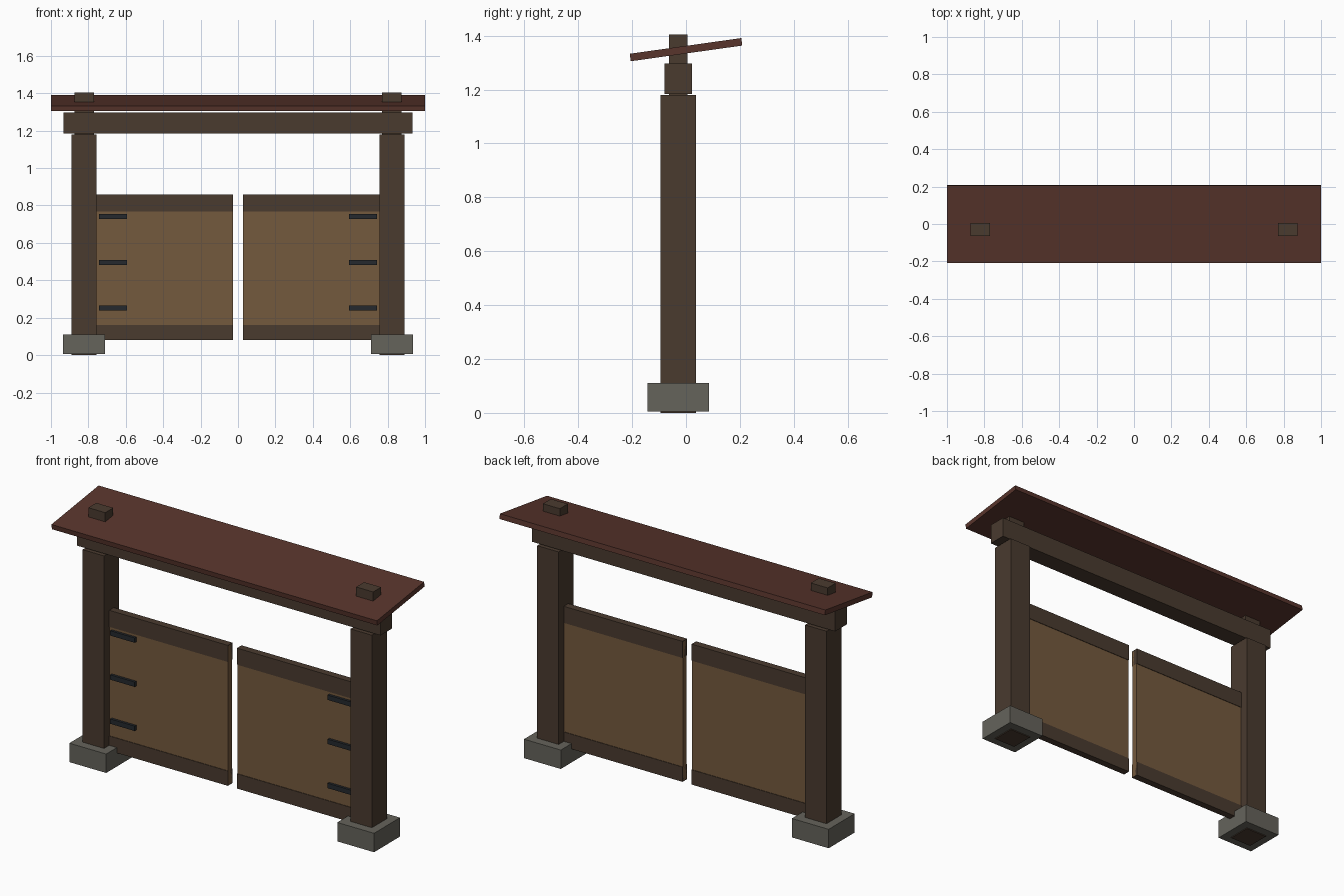
import bpy, bmesh, math
from mathutils import Matrix, Vector

if "Cube" in bpy.data.objects:
    bpy.data.objects.remove(bpy.data.objects["Cube"])


def material(name, rgb):
    m = bpy.data.materials.new(name)
    m.diffuse_color = (*rgb, 1)
    m.use_nodes = True
    m.node_tree.nodes["Principled BSDF"].inputs["Base Color"].default_value = m.diffuse_color
    return m


DARK = material("dark_wood", (0.068, 0.043, 0.028))
PANEL = material("panel_wood", (0.175, 0.10, 0.047))
ROOF = material("roof_red", (0.098, 0.035, 0.025))
STONE = material("stone", (0.13, 0.125, 0.105))
IRON = material("iron", (0.018, 0.022, 0.026))


def box(name, x, y, z, mat, tilt=0.0):
    """Box from (min, max) ranges, optionally tilted about x through its centre."""
    size = [r[1] - r[0] for r in (x, y, z)]
    centre = Vector([(r[0] + r[1]) / 2 for r in (x, y, z)])
    bm = bmesh.new()
    bmesh.ops.create_cube(bm, size=1, matrix=Matrix.Diagonal((*size, 1)))
    mesh = bpy.data.meshes.new(name)
    bm.to_mesh(mesh)
    bm.free()
    mesh.materials.append(mat)
    ob = bpy.data.objects.new(name, mesh)
    ob.location = centre
    ob.rotation_euler.x = tilt
    bpy.context.collection.objects.link(ob)
    return ob


def around(c, width):
    return (c - width / 2, c + width / 2)


Y = -0.029  # depth centre of the frame and doors

for side, s in (("left", -1), ("right", 1)):
    px = s * 0.823
    # Post, its footing and the tenon passing through beam and roof
    box(f"{side}_footing", around(px, 0.226), around(Y, 0.228), (0.005, 0.11), STONE)
    box(f"{side}_post", around(px, 0.132), around(Y, 0.131), (0, 1.179), DARK)
    box(f"{side}_tenon", around(px, 0.104), around(Y, 0.07), (1.10, 1.404), DARK)

    # Door leaf: panel with top and bottom rails
    door_x = around(s * 0.393, 0.73)
    box(f"{side}_door_panel", door_x, around(Y, 0.034), (0.085, 0.855), PANEL)
    box(f"{side}_door_top_rail", door_x, around(Y, 0.04), (0.768, 0.86), DARK)
    box(f"{side}_door_bottom_rail", door_x, around(Y, 0.04), (0.08, 0.162), DARK)

    # Strap hinges on the front only
    for i, z in enumerate((0.251, 0.496, 0.741)):
        box(f"{side}_hinge_{i + 1}", around(s * 0.668, 0.15), (-0.06, -0.044),
            around(z, 0.027), IRON)

# Cross beam and tilted roof board
box("cross_beam", (-0.932, 0.932), around(Y, 0.102), (1.184, 1.297), DARK)
box("roof_board", (-1, 1), around(0, 0.418), around(1.348, 0.028), ROOF, math.radians(8))
